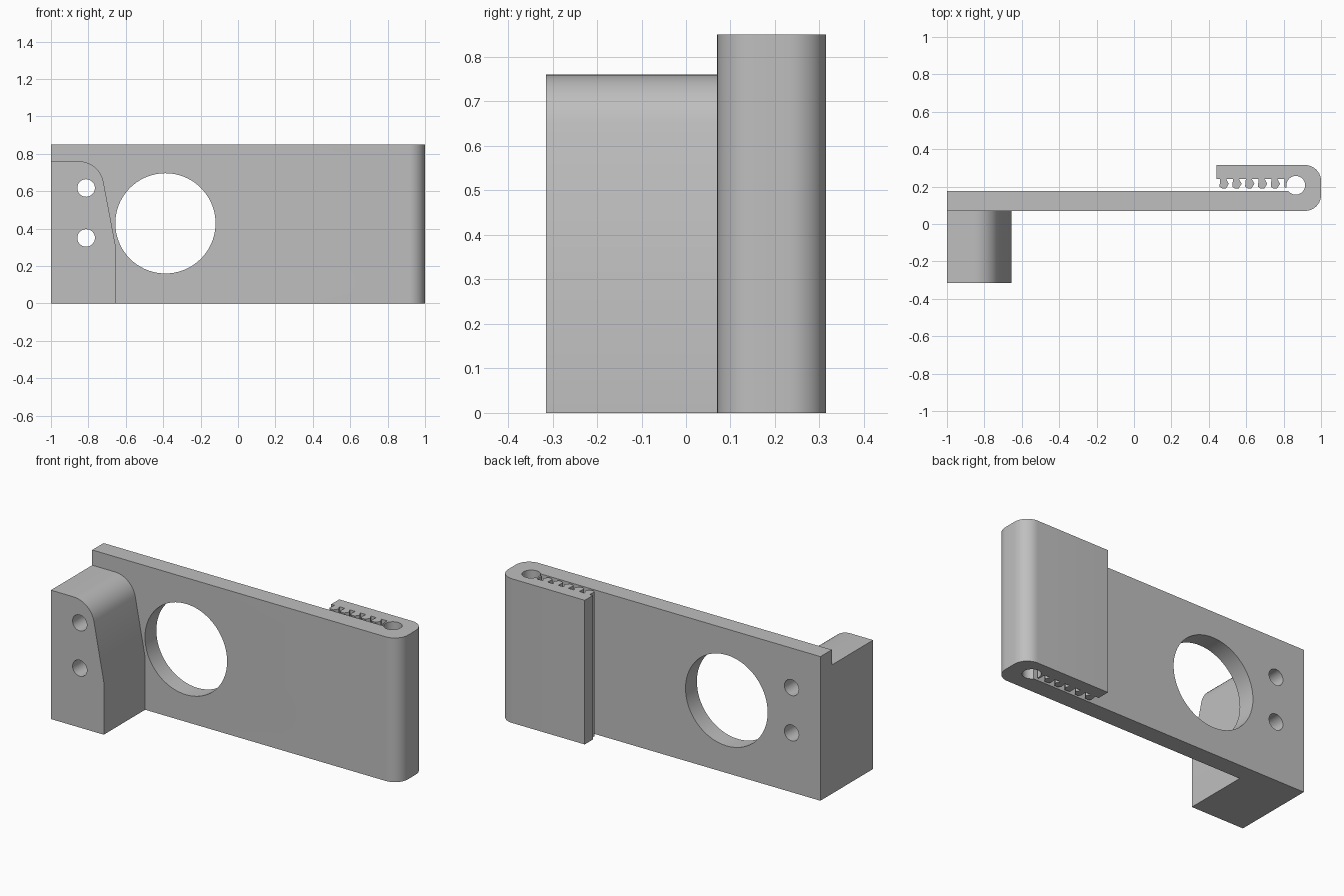
import bpy
import bmesh
from math import radians, cos, sin
from mathutils import Vector, Matrix

if "Cube" in bpy.data.objects:
    bpy.data.objects.remove(bpy.data.objects["Cube"])

grey = bpy.data.materials.new("plain grey")
grey.use_nodes = True
GREY = (0.52, 0.52, 0.52, 1)
grey.diffuse_color = GREY
grey.node_tree.nodes["Principled BSDF"].inputs["Base Color"].default_value = GREY


def arc(cx, cy, r, start, end, steps):
    """Points on an arc, angles in degrees."""
    angles = [radians(start + (end - start) * i / steps) for i in range(steps + 1)]
    return [(cx + r * cos(a), cy + r * sin(a)) for a in angles]


def extrude(name, points, to_3d, direction):
    """Closed profile placed by to_3d and pushed along direction."""
    bm = bmesh.new()
    face = bm.faces.new([bm.verts.new(to_3d(a, b)) for a, b in points])
    result = bmesh.ops.extrude_face_region(bm, geom=[face])
    verts = [v for v in result["geom"] if isinstance(v, bmesh.types.BMVert)]
    bmesh.ops.translate(bm, verts=verts, vec=Vector(direction))
    bmesh.ops.recalc_face_normals(bm, faces=bm.faces)
    mesh = bpy.data.meshes.new(name)
    bm.to_mesh(mesh)
    bm.free()
    mesh.materials.append(grey)
    obj = bpy.data.objects.new(name, mesh)
    bpy.context.collection.objects.link(obj)
    return obj


def bore(obj, x, z, r, steps):
    """Cut a round hole through obj from front to back."""
    cutter = extrude("bore_cutter", arc(x, z, r, 0, 360, steps)[:-1],
                     lambda a, b: (a, -0.6, b), (0, 1.2, 0))
    cutter.hide_render = True
    mod = obj.modifiers.new("bore", "BOOLEAN")
    mod.operation, mod.solver, mod.object = "DIFFERENCE", "EXACT", cutter
    bpy.ops.object.select_all(action="DESELECT")
    bpy.context.view_layer.objects.active = obj
    obj.select_set(True)
    bpy.ops.object.modifier_apply(modifier=mod.name)
    bpy.data.objects.remove(cutter)


# Plate folded back into a toothed clip, drawn as a plan profile
FRONT, BACK, TOP = 0.07, 0.176, 0.85
CLIP_BACK, CLIP_INNER, ROUND = 0.315, 0.24, 0.085
profile = [(-1, FRONT)]
profile += arc(1 - ROUND, FRONT + ROUND, ROUND, -90, 0, 10)
profile += arc(1 - ROUND, CLIP_BACK - ROUND, ROUND, 0, 90, 10)
profile += [(0.44, CLIP_BACK), (0.44, CLIP_INNER)]
tooth = [(0.004, 0.24), (0, 0.2), (0.014, 0.19), (0.034, 0.19), (0.05, 0.215), (0.036, 0.24)]
for i in range(5):
    profile += [(0.457 + 0.0685 * i + x, y) for x, y in tooth]
profile += [(0.805, CLIP_INNER), (0.805, 0.195)]
profile += arc(0.865, 0.207, 0.05, 194, -142, 36)
profile += [(-1, BACK)]
plate = extrude("plate_with_clip", profile, lambda a, b: (a, b, 0), (0, 0, TOP))
bore(plate, -0.388, 0.428, 0.268, 72)

# Mounting block with a leaning, rounded side
block_profile = [(-1, 0), (-0.655, 0), (-0.655, 0.31)]
block_profile += arc(-0.852, 0.625, 0.135, 11, 90, 12)
block_profile += [(-1, 0.76)]
block = extrude("mounting_block", block_profile, lambda a, b: (a, -0.315, b),
                (0, FRONT + 0.315, 0))

# Two bolt holes through both parts, then soft curves with sharp edges
for part in (plate, block):
    for z in (0.35, 0.617):
        bore(part, -0.812, z, 0.047, 32)
    bpy.ops.object.select_all(action="DESELECT")
    bpy.context.view_layer.objects.active = part
    part.select_set(True)
    bpy.ops.object.shade_smooth_by_angle(angle=radians(30))
